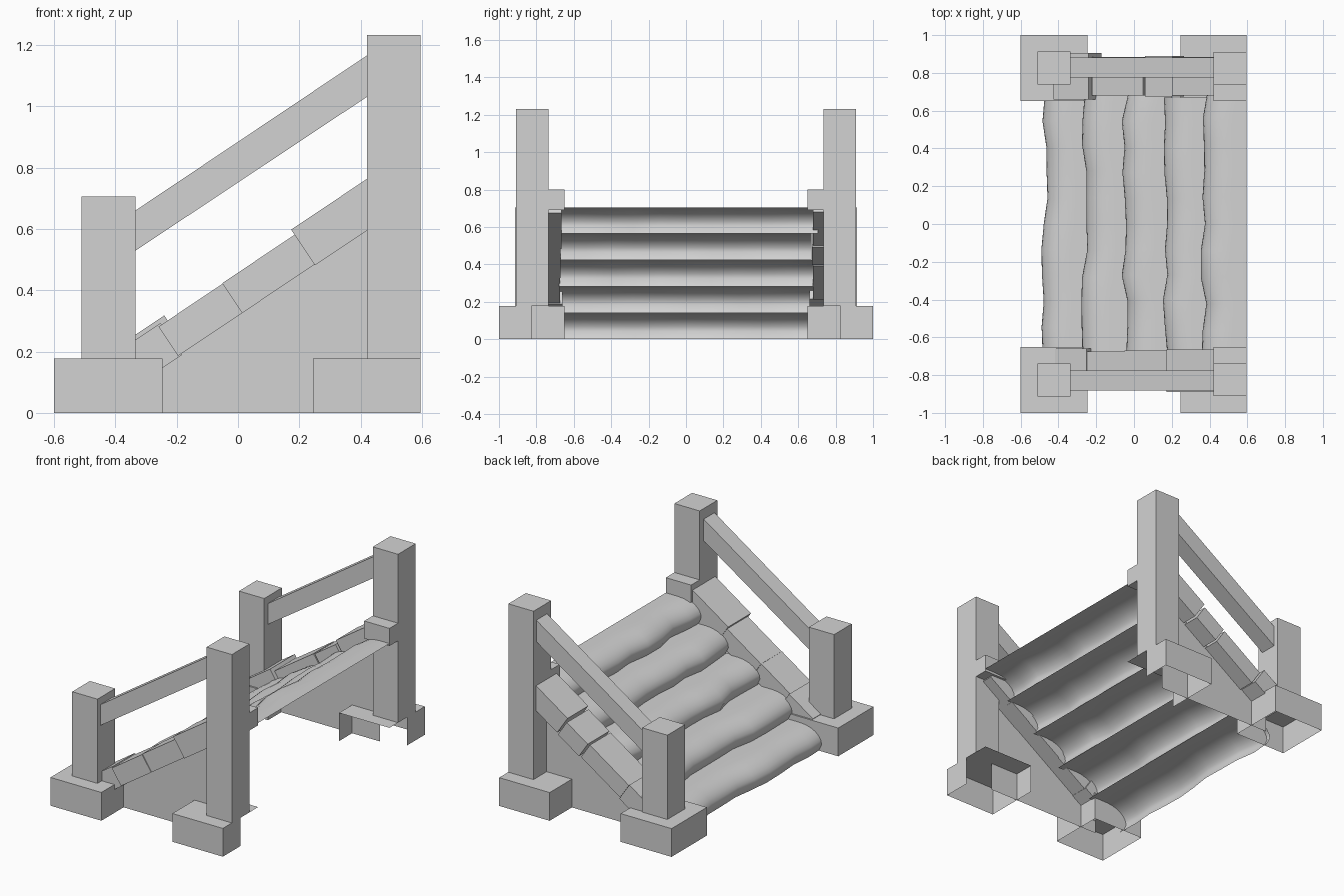
import bpy, bmesh, math, random
from mathutils import Vector

random.seed(4)
cube = bpy.data.objects.get("Cube")
if cube:
    bpy.data.objects.remove(cube, do_unlink=True)

stone = bpy.data.materials.new("grey_stone")
stone.use_nodes = True
GREY = (0.65, 0.65, 0.65, 1)
stone.diffuse_color = GREY
stone.node_tree.nodes["Principled BSDF"].inputs["Base Color"].default_value = GREY


def finish(name, bm):
    mesh = bpy.data.meshes.new(name)
    bm.to_mesh(mesh)
    bm.free()
    mesh.materials.append(stone)
    obj = bpy.data.objects.new(name, mesh)
    bpy.context.collection.objects.link(obj)
    return obj


def box(name, x, y, z, open_sides=()):
    """Box between the given ranges, without the faces whose normals are listed."""
    bm = bmesh.new()
    bmesh.ops.create_cube(bm, size=1)
    bm.normal_update()
    gone = [f for f in bm.faces if any(f.normal.dot(Vector(d)) > 0.9 for d in open_sides)]
    bmesh.ops.delete(bm, geom=gone, context="FACES")
    for v in bm.verts:
        v.co = [r[0] if c < 0 else r[1] for c, r in zip(v.co, (x, y, z))]
    return finish(name, bm)


def side_prism(name, outline, y):
    """Extrude an x-z outline between two y values."""
    bm = bmesh.new()
    face = bm.faces.new([bm.verts.new((px, y[0], pz)) for px, pz in outline])
    ext = bmesh.ops.extrude_face_region(bm, geom=[face])
    for v in ext["geom"]:
        if isinstance(v, bmesh.types.BMVert):
            v.co.y = y[1]
    bmesh.ops.recalc_face_normals(bm, faces=bm.faces)
    return finish(name, bm)


def sheet(name, corners):
    """Single flat panel."""
    bm = bmesh.new()
    bm.faces.new([bm.verts.new(c) for c in corners])
    return finish(name, bm)


SLOPE = 0.67
DIR = Vector((1, SLOPE)).normalized()
NORMAL = Vector((-DIR.y, DIR.x))


def coping_stone(name, x0, x1, lift, thick, y):
    """Slanted block whose top runs from x0 to x1 along the stair slope."""
    a = Vector((x0, 0.467 + SLOPE * x0)) + NORMAL * lift
    b = Vector((x1, 0.467 + SLOPE * x1)) + NORMAL * lift
    side_prism(name, [a, b, b - NORMAL * thick, a - NORMAL * thick], y)


# Stones on each side: top start x, top end x, lift, thickness, inner y, outer y
stones = {
    "right": [(-0.42, -0.255, -0.004, 0.125, 0.66, 0.87), (-0.265, -0.055, -0.01, 0.115, 0.675, 0.88),
              (-0.055, 0.19, -0.008, 0.117, 0.67, 0.875), (0.18, 0.47, 0.012, 0.14, 0.665, 0.89)],
    "left": [(-0.42, -0.235, 0.01, 0.125, 0.66, 0.905), (-0.23, 0.04, -0.012, 0.11, 0.68, 0.885),
             (0.05, 0.195, -0.015, 0.11, 0.675, 0.89), (0.205, 0.47, 0.006, 0.13, 0.68, 0.885)],
}
TOP = 0.177
DOWN = (0, 0, -1)

for side, s in (("right", -1), ("left", 1)):
    def span(a, b):
        return tuple(sorted((s * a, s * b)))

    # Hollow footings; the upper one is open to the inside and partly to the landing
    box(side + "_lower_footing", (-0.6, -0.247), span(0.65, 1), (0, TOP), [DOWN])
    box(side + "_upper_footing", (0.245, 0.595), span(0.65, 1), (0, TOP),
        [DOWN, (1, 0, 0), (0, -s, 0)])
    sheet(side + "_upper_footing_end",
          [(0.595, s * y, z) for y, z in ((0.825, 0), (1, 0), (1, TOP), (0.825, TOP))][::s])

    # Posts
    box(side + "_lower_post", (-0.51, -0.335), span(0.738, 0.913), (TOP, 0.705), [DOWN])
    box(side + "_upper_post", (0.42, 0.595), span(0.735, 0.91), (TOP, 1.232), [DOWN])
    box(side + "_landing_block", (0.42, 0.595), span(0.65, 0.737), (0.69, 0.8))

    # Sloping handrail
    side_prism(side + "_handrail", [(-0.345, 0.522), (0.43, 1.037), (0.43, 1.172), (-0.345, 0.653)],
               span(0.775, 0.882))

    # Triangular side wall
    sheet(side + "_side_wall",
          [(x, s * 0.78, z) for x, z in ((-0.36, 0), (0.44, 0), (0.44, 0.64), (-0.36, 0.11))][::-s])

    # Slanted coping stones
    for i, (x0, x1, lift, thick, y0, y1) in enumerate(stones[side]):
        coping_stone(f"{side}_coping_stone_{i + 1}", x0, x1, lift, thick, span(y0, y1))

# Worn steps: open rounded shells with a wavy front edge
RISE = 0.141
ROWS = 10
ARC = 6
fronts = [-0.475, -0.265, -0.05, 0.16, 0.37]
ends = [0.68, 0.705, 0.68, 0.67, 0.705]
for i, (front, half) in enumerate(zip(fronts, ends)):
    back = fronts[i + 1] + 0.04 if i < 4 else 0.595
    bm = bmesh.new()
    rows = []
    for r in range(ROWS + 1):
        y = half * (2 * r / ROWS - 1)
        nose = front + random.uniform(-0.018, 0.02)
        row = [bm.verts.new((nose + 0.02, y, i * RISE))]
        # Quarter round from the riser over to the tread
        for k in range(ARC + 1):
            t = math.pi / 2 * k / ARC
            x = nose + 0.15 * (1 - math.cos(t))
            row.append(bm.verts.new((x, y, (i + 0.3 + 0.7 * math.sin(t)) * RISE)))
        row.append(bm.verts.new((back, y, (i + 1) * RISE)))
        rows.append(row)
    for a, b in zip(rows, rows[1:]):
        for k in range(len(a) - 1):
            face = bm.faces.new((a[k], a[k + 1], b[k + 1], b[k]))
            face.normal_flip()
            face.smooth = True
    bm.normal_update()
    if sum(f.normal.z for f in bm.faces) < 0:
        bmesh.ops.reverse_faces(bm, faces=bm.faces)
    finish(f"step_{i + 1}", bm)
